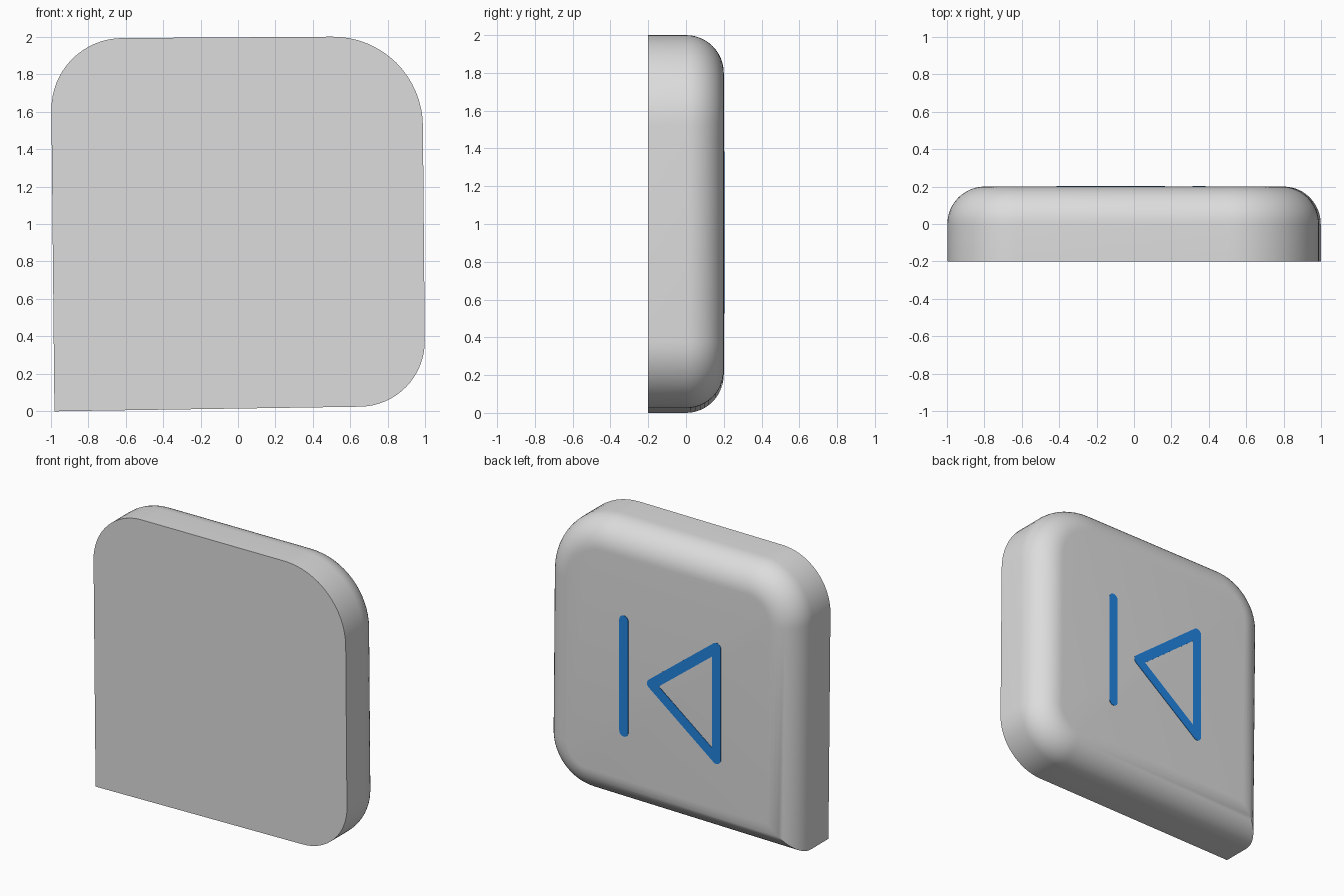
import bpy, bmesh, math
from mathutils import Vector

if "Cube" in bpy.data.objects:
    bpy.data.objects.remove(bpy.data.objects["Cube"])


def material(name, rgb):
    m = bpy.data.materials.new(name)
    m.diffuse_color = (*rgb, 1)
    m.use_nodes = True
    m.node_tree.nodes["Principled BSDF"].inputs["Base Color"].default_value = m.diffuse_color
    return m


GREY = material("light grey", (0.72, 0.72, 0.72))
BLUE = material("blue", (0.016, 0.23, 0.75))


def rounded_outline(corners, inset=0.0, steps=16):
    """Counter-clockwise outline; each corner is (x, z, radius)."""
    pts, n = [], len(corners)
    for i, (x, z, r) in enumerate(corners):
        p = Vector((x, z))
        a = (Vector(corners[i - 1][:2]) - p).normalized()
        b = (Vector(corners[(i + 1) % n][:2]) - p).normalized()
        bis = (a + b).normalized()
        half = a.angle(b) / 2
        if r < 1e-6:                       # sharp corner: mitre inward
            pts.append(p + bis * inset / math.sin(half))
            continue
        c = p + bis * r / math.sin(half)
        sweep = math.pi - 2 * half
        mid = math.atan2(-bis.y, -bis.x)
        for k in range(steps + 1):
            t = mid - sweep / 2 + sweep * k / steps
            pts.append(c + Vector((math.cos(t), math.sin(t))) * (r - inset))
    return pts


# Tile: slightly skewed plate, one sharp corner, rounded over on the back
TILE = [(-0.98, 0.0, 0.0), (1.0, 0.03, 0.35), (0.983, 2.003, 0.48), (-1.0, 1.99, 0.38)]
FILLET = 0.2
levels = [(-0.2, 0.0)]
for k in range(13):
    t = math.pi / 2 * k / 12
    levels.append((FILLET * math.sin(t), FILLET * (1 - math.cos(t))))

bm = bmesh.new()
rings = [[bm.verts.new((p.x, y, p.y)) for p in rounded_outline(TILE, d)] for y, d in levels]
for lo, hi in zip(rings, rings[1:]):
    for i in range(len(lo)):
        j = (i + 1) % len(lo)
        bm.faces.new((lo[i], lo[j], hi[j], hi[i]))
bm.faces.new(rings[0])
bm.faces.new(rings[-1])
bmesh.ops.recalc_face_normals(bm, faces=bm.faces)
mesh = bpy.data.meshes.new("tile")
bm.to_mesh(mesh)
bm.free()
mesh.materials.append(GREY)
tile = bpy.data.objects.new("tile", mesh)
bpy.context.collection.objects.link(tile)
bpy.context.view_layer.objects.active = tile
tile.select_set(True)
bpy.ops.object.shade_smooth_by_angle(angle=math.radians(30))
tile.select_set(False)


def plate(name, outlines):
    """Thin filled plate lying on the back face; extra outlines are holes."""
    cu = bpy.data.curves.new(name, 'CURVE')
    cu.dimensions = '2D'
    cu.fill_mode = 'BOTH'
    cu.extrude = 0.003
    for pts in outlines:
        s = cu.splines.new('POLY')
        s.points.add(len(pts) - 1)
        for sp, p in zip(s.points, pts):
            sp.co = (p.x, p.y, 0, 1)
        s.use_cyclic_u = True
    cu.materials.append(BLUE)
    ob = bpy.data.objects.new(name, cu)
    bpy.context.collection.objects.link(ob)
    ob.location.y = 0.2
    ob.rotation_euler.x = math.pi / 2
    bpy.context.view_layer.objects.active = ob
    ob.select_set(True)
    bpy.ops.object.convert(target='MESH')
    ob.select_set(False)


# Painted marks: outlined triangle and upright bar
H = 0.035                                  # half of the stroke width
tri = [(-0.38, 0.56, 0), (0.13, 0.955, 0), (-0.38, 1.35, 0)]
outer = [(p.x, p.y, H) for p in rounded_outline(tri, -H)]
plate("triangle_mark", [rounded_outline(outer, 0, 8), rounded_outline(tri, H)])
x, z0, z1 = 0.348, 0.56, 1.35
r = H * 0.999
plate("bar_mark", [rounded_outline(
    [(x - H, z0 - H, r), (x + H, z0 - H, r), (x + H, z1 + H, r), (x - H, z1 + H, r)], 0, 8)])
